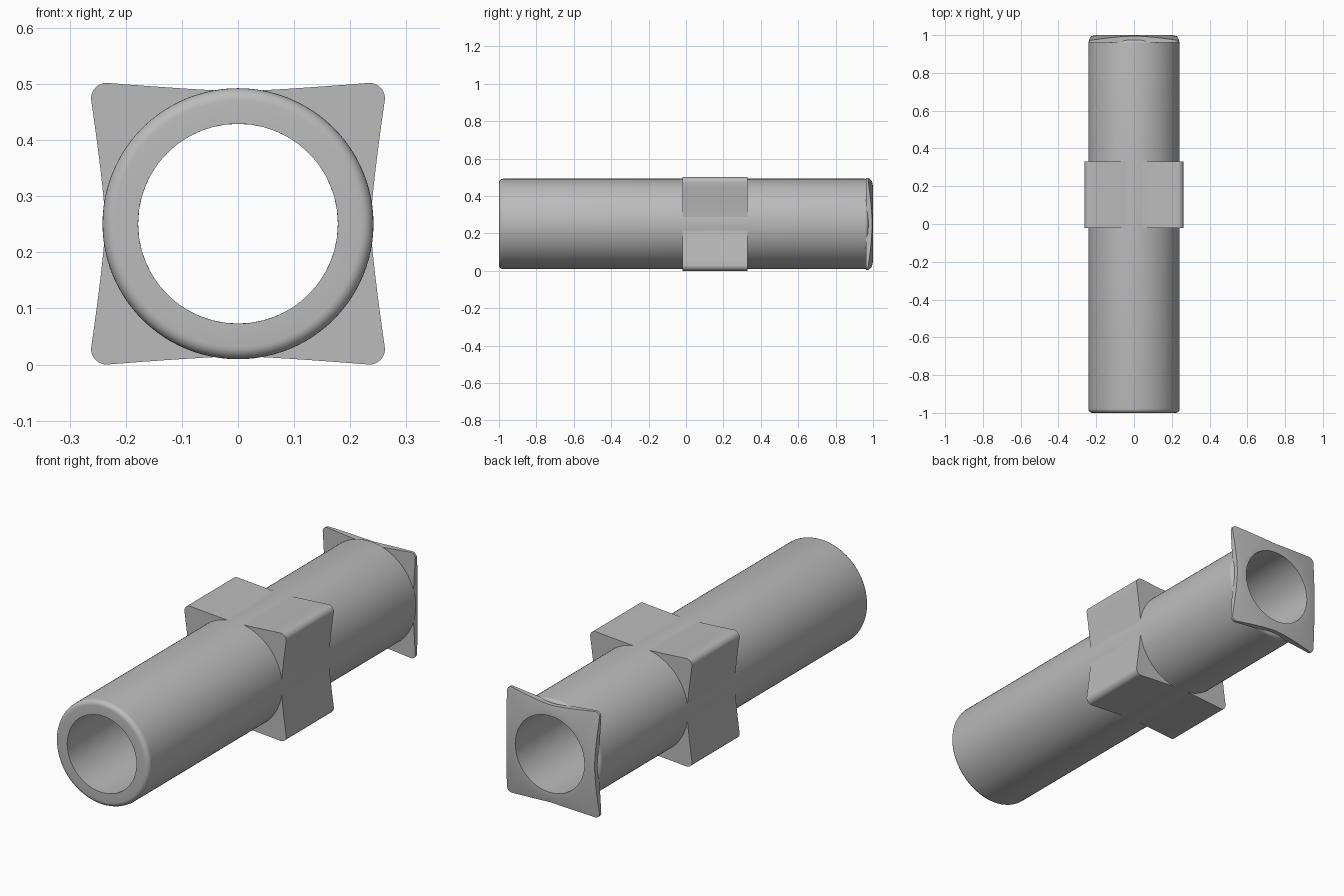
import bpy
import bmesh
import math
from mathutils import Vector

cube = bpy.data.objects.get("Cube")
if cube:
    bpy.data.objects.remove(cube, do_unlink=True)

CENTRE_Z = 0.251
TUBE_R = 0.2415
BORE_R = 0.178

grey = bpy.data.materials.new("plain grey")
grey.use_nodes = True
grey.diffuse_color = (0.5, 0.5, 0.5, 1)
grey.node_tree.nodes["Principled BSDF"].inputs["Base Color"].default_value = (0.5, 0.5, 0.5, 1)


def rounded_star(half_x, half_z, middle, radius, steps=14, arc=8):
    """Square outline with rounded corners and sides pinched in the middle."""
    corners = [(1, 1), (-1, 1), (-1, -1), (1, -1)]
    points = []
    for i, (sx, sz) in enumerate(corners):
        c = Vector((sx * (half_x - radius), sz * (half_z - radius)))
        for k in range(arc + 1):
            a = math.pi / 2 * (i + k / arc)
            points.append(c + radius * Vector((math.cos(a), math.sin(a))))
        # side running to the next corner
        nx, nz = corners[(i + 1) % 4]
        start = points[-1]
        end = Vector((nx * (half_x - radius), nz * (half_z - radius)))
        a = math.pi / 2 * (i + 1)
        out = Vector((math.cos(a), math.sin(a)))
        end += radius * out
        dip = start.dot(out) - middle
        for k in range(1, steps):
            t = k / steps
            pinch = 1 - abs(2 * t - 1) ** 1.25
            points.append(start.lerp(end, t) - out * dip * pinch)
    return points


def circle_like(points, radius):
    return [p.normalized() * radius for p in points]


def loft(name, loops, closed=False):
    """Skin a list of (points, depth) loops, depth being a number or a rule."""
    bm = bmesh.new()
    rings = []
    for points, depth in loops:
        rings.append([bm.verts.new((p.x, depth(p) if callable(depth) else depth,
                                    p.y + CENTRE_Z)) for p in points])
    pairs = list(zip(rings, rings[1:]))
    if closed:
        pairs.append((rings[-1], rings[0]))
    for a, b in pairs:
        n = len(a)
        for i in range(n):
            j = (i + 1) % n
            bm.faces.new((a[i], a[j], b[j], b[i]))
    bmesh.ops.recalc_face_normals(bm, faces=bm.faces)
    mesh = bpy.data.meshes.new(name)
    bm.to_mesh(mesh)
    bm.free()
    mesh.materials.append(grey)
    obj = bpy.data.objects.new(name, mesh)
    bpy.context.collection.objects.link(obj)
    bpy.ops.object.select_all(action='DESELECT')
    obj.select_set(True)
    bpy.context.view_layer.objects.active = obj
    bpy.ops.object.shade_smooth_by_angle(angle=math.radians(30))
    return obj


# Hollow tube with rounded outer rims
SIDES = 96
ring = [Vector((math.cos(2 * math.pi * i / SIDES), math.sin(2 * math.pi * i / SIDES)))
        for i in range(SIDES)]
profile = [(BORE_R, -1.0)]
for y_end, sign, fillet in ((-1.0, 1, 0.022), (0.975, -1, 0.018)):
    arc = [(TUBE_R - fillet + fillet * math.sin(a), y_end + sign * fillet * (1 - math.cos(a)))
           for a in [math.pi / 2 * k / 6 for k in range(7)]]
    profile += arc if sign > 0 else arc[::-1]
profile.append((BORE_R, 0.975))
loft("tube", [(circle_like(ring, r), y) for r, y in profile], closed=True)

# Square collar around the middle
collar = rounded_star(0.262, 0.251, 0.236, 0.028)
core = circle_like(collar, 0.21)
loft("collar", [(core, -0.02), (collar, -0.02), (collar, 0.33), (core, 0.33)])

# Thin square end plate with its corners swept forward
plate = rounded_star(0.238, 0.246, 0.226, 0.022)


def domed(p):
    return 1.0 - 0.2 * max(0.0, p.length - 0.2)


loft("end_plate", [
    (circle_like(plate, 0.21), 0.962),
    (plate, 0.962),
    (plate, domed),
    (circle_like(plate, 0.2), 1.0),
    (circle_like(plate, BORE_R), 1.0),
    (circle_like(plate, BORE_R), 0.975),
])
